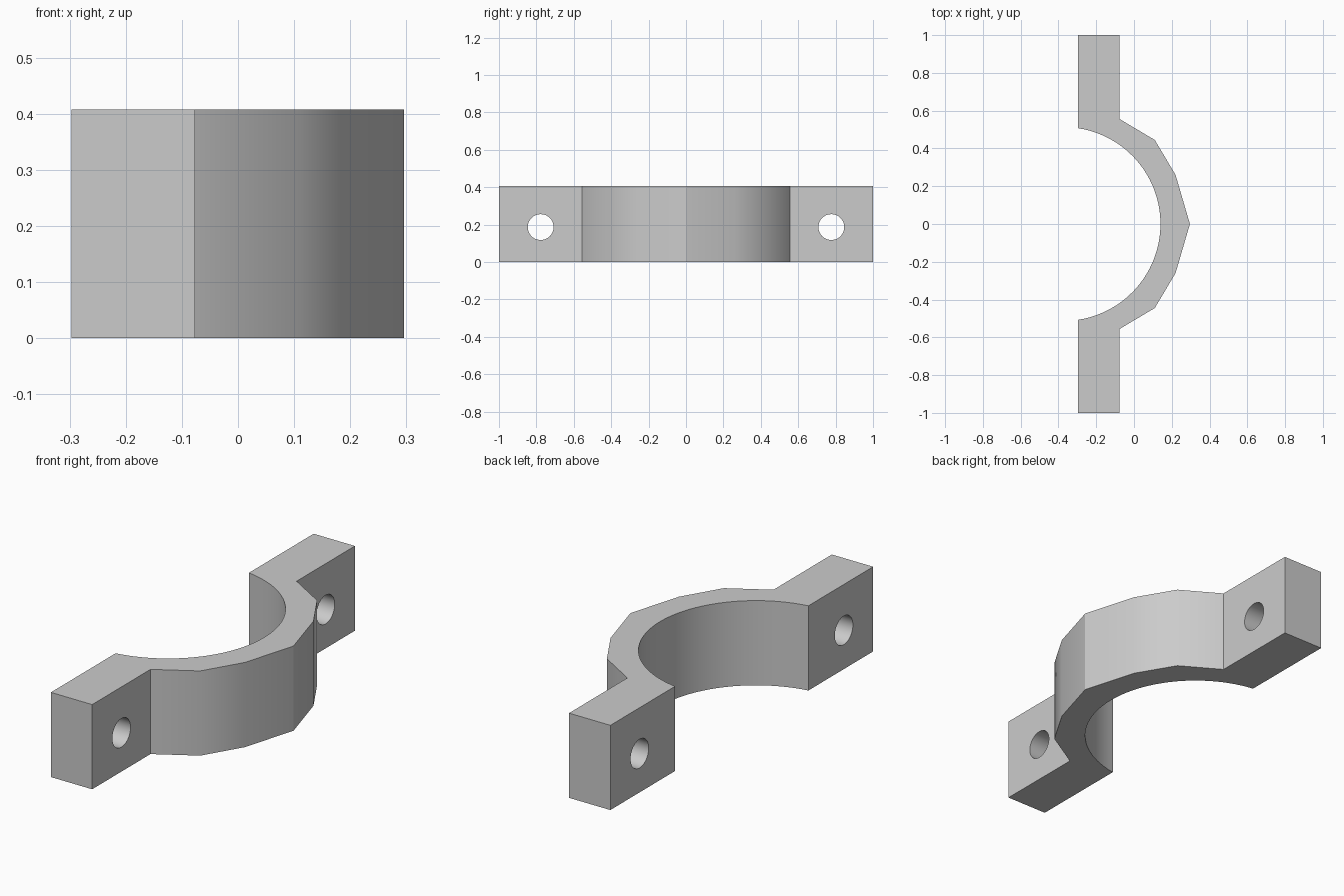
import bpy
import bmesh
import math

if "Cube" in bpy.data.objects:
    bpy.data.objects.remove(bpy.data.objects["Cube"], do_unlink=True)

HEIGHT = 0.408
BACK, FACE = -0.297, -0.077      # flange thickness range in x
BORE_X, BORE_R = -0.373, 0.513   # centre and radius of the pipe seat
HOLE_Y, HOLE_Z, HOLE_R = 0.777, 0.187, 0.069

grey = bpy.data.materials.new("plain_grey")
grey.use_nodes = True
colour = (0.6, 0.6, 0.6, 1)
grey.diffuse_color = colour
grey.node_tree.nodes["Principled BSDF"].inputs["Base Color"].default_value = colour

# Outline: faceted outer band and flanges, then the smooth bore
half = [(BACK, 1), (FACE, 1), (FACE, 0.556), (0.11, 0.445), (0.22, 0.26)]
outer = half + [(0.296, 0)] + [(x, -y) for x, y in reversed(half)]
limit = math.acos((BACK - BORE_X) / BORE_R)
steps = 48
bore = []
for i in range(steps + 1):
    a = -limit + 2 * limit * i / steps
    bore.append((BORE_X + BORE_R * math.cos(a), BORE_R * math.sin(a)))

bm = bmesh.new()
base = bm.faces.new([bm.verts.new((x, y, 0)) for x, y in outer + bore])
top = bmesh.ops.extrude_face_region(bm, geom=[base])
verts = [g for g in top["geom"] if isinstance(g, bmesh.types.BMVert)]
bmesh.ops.translate(bm, verts=verts, vec=(0, 0, HEIGHT))
bmesh.ops.recalc_face_normals(bm, faces=bm.faces)
mesh = bpy.data.meshes.new("clamp_half")
bm.to_mesh(mesh)
bm.free()
mesh.materials.append(grey)
clamp = bpy.data.objects.new("clamp_half", mesh)
bpy.context.collection.objects.link(clamp)

# Bolt holes through both flanges
for side, name in ((1, "back"), (-1, "front")):
    bpy.ops.mesh.primitive_cylinder_add(
        vertices=48, radius=HOLE_R, depth=0.5,
        location=((BACK + FACE) / 2, side * HOLE_Y, HOLE_Z),
        rotation=(0, math.pi / 2, 0))
    cutter = bpy.context.object
    cutter.name = name + "_bolt_hole_cutter"
    cutter.data.materials.append(grey)
    cutter.hide_render = True
    cut = clamp.modifiers.new(name + "_bolt_hole", "BOOLEAN")
    cut.operation = "DIFFERENCE"
    cut.solver = "EXACT"
    cut.object = cutter

    # Apply the cut and discard its helper
    bpy.ops.object.select_all(action="DESELECT")
    clamp.select_set(True)
    bpy.context.view_layer.objects.active = clamp
    bpy.ops.object.modifier_apply(modifier=cut.name)
    bpy.data.objects.remove(cutter, do_unlink=True)

bpy.ops.object.shade_smooth_by_angle(angle=math.radians(30))
